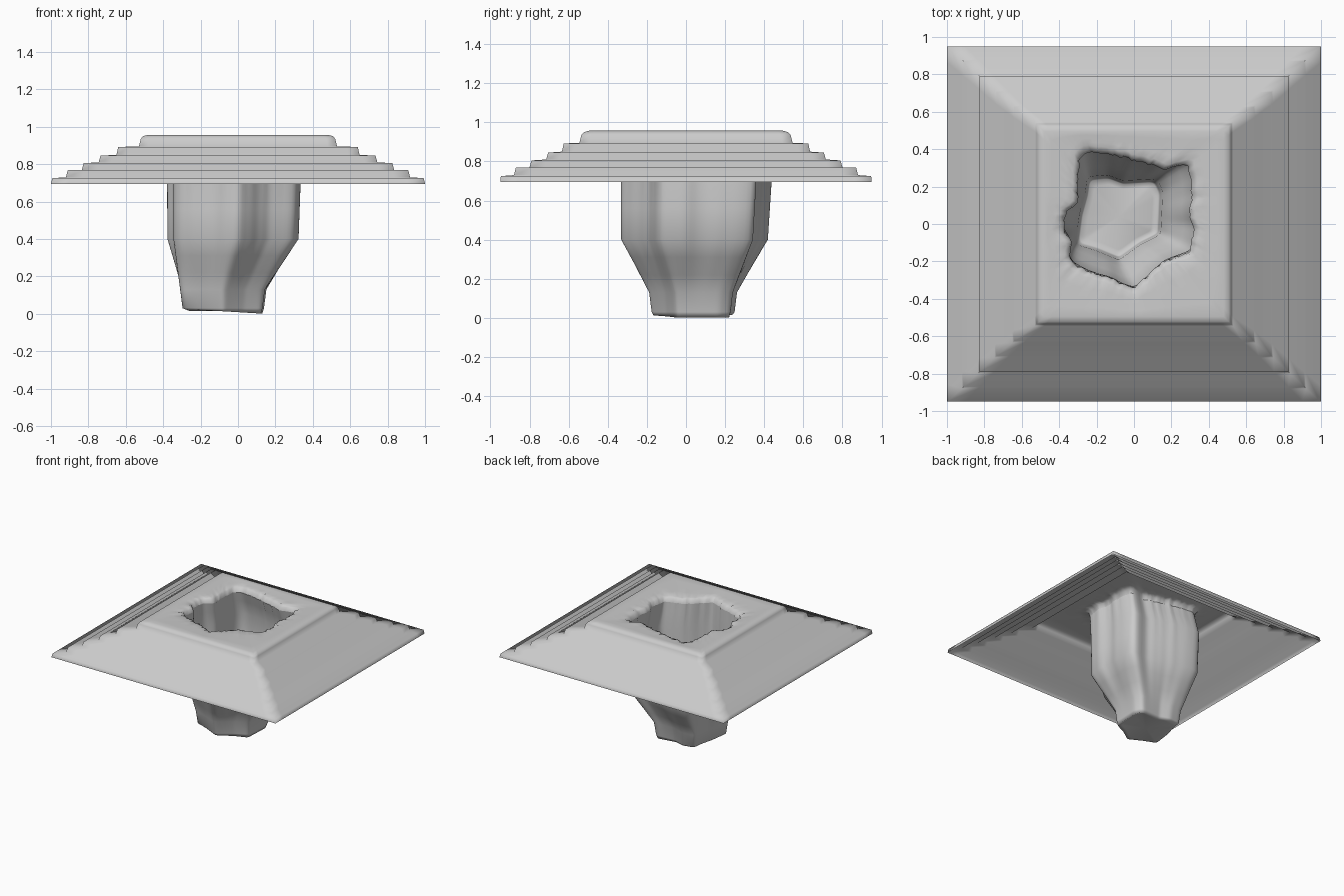
import bpy, math, random
from mathutils import Vector

if "Cube" in bpy.data.objects:
    bpy.data.objects.remove(bpy.data.objects["Cube"])

random.seed(4)
N = 128  # points per ring, a multiple of 8 so square corners are hit


def square(hx, hy, z):
    ring = []
    for i in range(N):
        a = 2 * math.pi * i / N
        c, s = math.cos(a), math.sin(a)
        m = max(abs(c), abs(s))
        ring.append(Vector((hx * c / m, hy * s / m, z)))
    return ring


def sample(outline, centre, z):
    """Cast rays from the centre to the outline to get an N point ring."""
    cx, cy = centre
    ring = []
    for i in range(N):
        a = 2 * math.pi * i / N
        dx, dy = math.cos(a), math.sin(a)
        best = 0
        for k, (x1, y1) in enumerate(outline):
            x2, y2 = outline[k - 1]
            ex, ey = x2 - x1, y2 - y1
            d = dx * ey - dy * ex
            if abs(d) < 1e-9:
                continue
            px, py = x1 - cx, y1 - cy
            t = (px * ey - py * ex) / d
            u = (px * dy - py * dx) / d
            if t > 0 and -1e-6 <= u <= 1 + 1e-6:
                best = max(best, t)
        ring.append(Vector((cx + dx * best, cy + dy * best, z)))
    return ring


def soften(ring, times):
    for _ in range(times):
        ring = [(ring[i - 1] + ring[i] * 2 + ring[(i + 1) % N]) / 4 for i in range(N)]
    return ring


def resize(ring, centre, sx, sy, z, shift=(0, 0)):
    cx, cy = centre
    return [Vector((cx + (p.x - cx) * sx + shift[0], cy + (p.y - cy) * sy + shift[1], z))
            for p in ring]


def mix(a, b, t):
    return [p.lerp(q, t) for p, q in zip(a, b)]


def loft(name, rings, cap=None):
    verts = [p for r in rings for p in r]
    faces = []
    for r in range(len(rings) - 1):
        for i in range(N):
            j = (i + 1) % N
            faces.append((r * N + i, r * N + j, (r + 1) * N + j, (r + 1) * N + i))
    if cap:
        verts.append(Vector(cap))
        b = (len(rings) - 1) * N
        faces += [(b + i, b + (i + 1) % N, len(verts) - 1) for i in range(N)]
    me = bpy.data.meshes.new(name)
    me.from_pydata(verts, [], faces)
    me.polygons.foreach_set("use_smooth", [True] * len(faces))
    ob = bpy.data.objects.new(name, me)
    bpy.context.collection.objects.link(ob)
    return ob


# outlines of the ragged opening and of the pit floor
hole_pts = [(-.28, .38), (-.22, .385), (-.03, .35), (.08, .32), (.16, .29), (.28, .32),
            (.31, .25), (.30, .05), (.32, -.05), (.30, -.15), (.16, -.20), (.08, -.27),
            (-.01, -.35), (-.10, -.30), (-.30, -.23), (-.35, -.16), (-.33, -.10),
            (-.38, -.03), (-.36, .07), (-.30, .11), (-.30, .30)]
floor_pts = [(-.24, .24), (-.14, .25), (-.06, .22), (.11, .23), (.14, .17), (.13, -.05),
             (.03, -.10), (-.08, -.18), (-.20, -.13), (-.30, -.10), (-.28, .05), (-.25, .16)]
hc, fc = (-.03, .02), (-.08, .04)
hole = soften(sample(hole_pts, hc, .91), 1)
for p in hole:
    k = 1 + random.uniform(-.02, .02)
    p.x, p.y = hc[0] + (p.x - hc[0]) * k, hc[1] + (p.y - hc[1]) * k
foot = soften(sample(floor_pts, fc, .03), 2)

# terraced square platform: an open shell of steps
rings = [square(1.0, .95, .695), square(.993, .947, .725)]
steps = [(.91, .87, .73, .768), (.825, .79, .77, .805), (.735, .705, .81, .845),
         (.64, .625, .85, .892), (.52, .535, .895, .935)]
for hx, hy, z0, z1 in steps:
    rings += [square(hx + .01, hy + .01, z0), square(hx, hy, z1)]
rings.append(square(.507, .522, .95))
edge = square(.48, .495, .957)
rings.append(edge)
lip = resize(hole, hc, 1.10, 1.10, .95)
for t in (.25, .5, .75):
    rings.append(mix(edge, lip, t))
rim = resize(hole, hc, 1.03, 1.03, .94)
for p in lip + rim:
    p.z += random.uniform(-.006, .004)
rings += [lip, rim, hole]
loft("stepped_platform", rings)

# pit: pleated wall hanging below the opening, narrowing to a small floor
wall = soften(hole, 3)
top = resize(wall, hc, 1.04, 1.08, .72, (.005, .03))
mid = resize(wall, hc, 1.02, 1.05, .40, (0, .02))
low = resize(foot, fc, 1.06, 1.06, .13)
pit = [hole, mix(hole, top, .4), top, mix(top, mid, .5), mid,
       mix(mid, low, .33), mix(mid, low, .67), low, foot]
base = resize(foot, fc, .96, .96, .012)
for p in base:
    p.z = max(0, .014 - .06 * (p.x + .09))
pit += [base, resize(base, fc, .85, .85, .014)]
loft("pit", pit, (fc[0], fc[1], .014))
